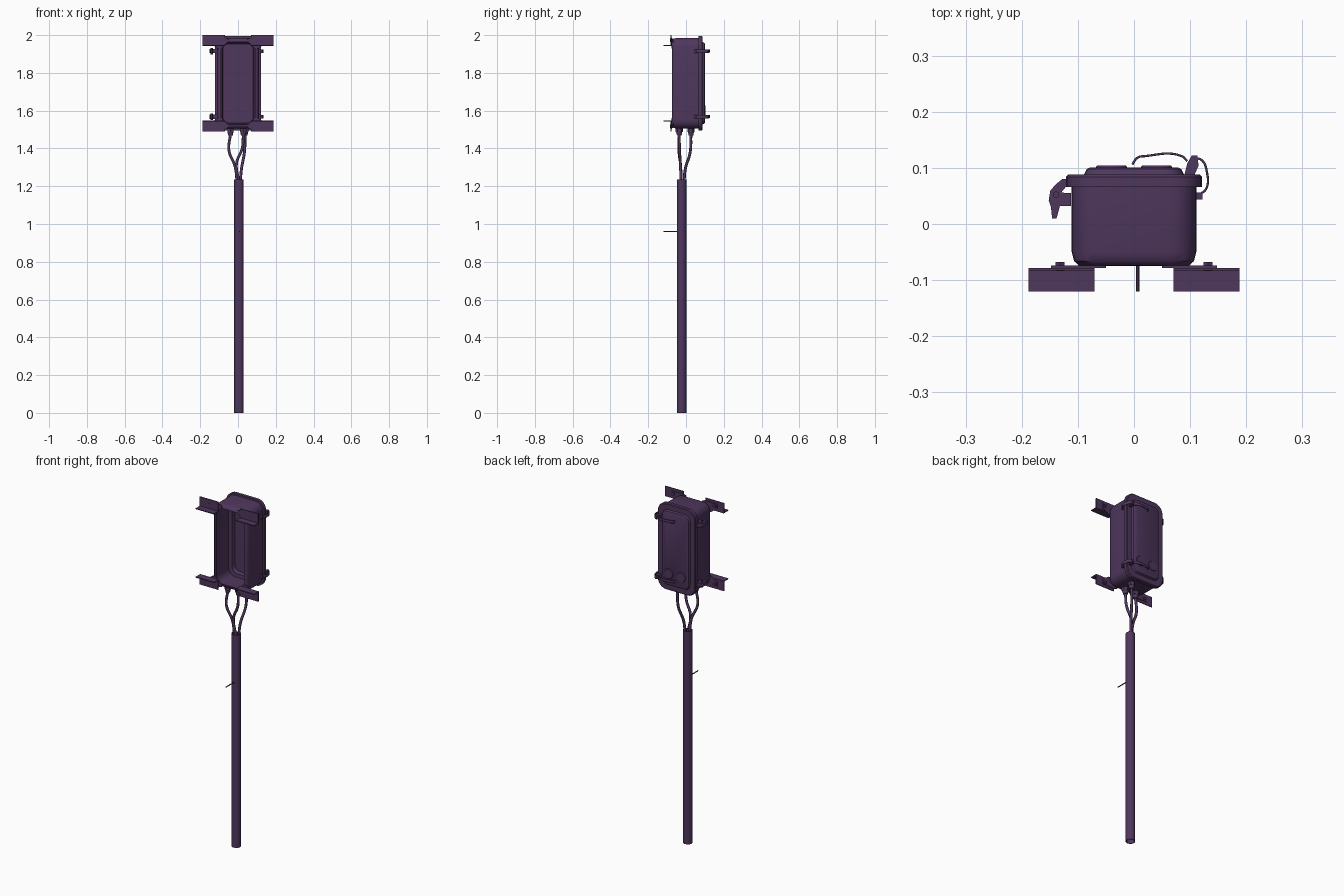
import bpy, bmesh, math
from mathutils import Vector

old = bpy.data.objects.get("Cube")
if old:
    bpy.data.objects.remove(old, do_unlink=True)

PURPLE = (0.078, 0.038, 0.11, 1)
paint = bpy.data.materials.new("dark_purple")
paint.use_nodes = True
paint.diffuse_color = PURPLE
paint.node_tree.nodes["Principled BSDF"].inputs["Base Color"].default_value = PURPLE

MID = 1.745  # height of the cabinet centre


def finish(name, bm, smooth=True):
    bmesh.ops.recalc_face_normals(bm, faces=bm.faces)
    mesh = bpy.data.meshes.new(name)
    bm.to_mesh(mesh)
    bm.free()
    ob = bpy.data.objects.new(name, mesh)
    bpy.context.collection.objects.link(ob)
    mesh.materials.append(paint)
    if smooth:
        bpy.ops.object.select_all(action='DESELECT')
        ob.select_set(True)
        bpy.context.view_layer.objects.active = ob
        bpy.ops.object.shade_smooth_by_angle(angle=math.radians(35))
    return ob


def box(name, lo, hi):
    bm = bmesh.new()
    bmesh.ops.create_cube(bm, size=1)
    for v in bm.verts:
        v.co = Vector([a + (b - a) * (c + 0.5) for a, b, c in zip(lo, hi, v.co)])
    return finish(name, bm, False)


def rod(name, a, b, r, sides=16, r2=None):
    a, b = Vector(a), Vector(b)
    bm = bmesh.new()
    bmesh.ops.create_cone(bm, cap_ends=True, segments=sides, radius1=r,
                          radius2=r if r2 is None else r2, depth=(b - a).length)
    turn = (b - a).to_track_quat('Z', 'Y')
    for v in bm.verts:
        v.co = turn @ v.co + (a + b) / 2
    return finish(name, bm)


def loft(name, rings, cap_start=False, cap_end=False):
    """Rounded rectangles (y, half width, half height, corner radius) joined along y."""
    bm = bmesh.new()
    loops = []
    for y, w, h, r in rings:
        loop = []
        for q, (sx, sz) in enumerate([(1, 1), (-1, 1), (-1, -1), (1, -1)]):
            for i in range(7):
                t = math.pi / 2 * (q + i / 6)
                loop.append(bm.verts.new((sx * (w - r) + r * math.cos(t), y,
                                          MID + sz * (h - r) + r * math.sin(t))))
        loops.append(loop)
    for a, b in zip(loops, loops[1:]):
        for i in range(len(a)):
            j = (i + 1) % len(a)
            bm.faces.new((a[i], a[j], b[j], b[i]))
    if cap_start:
        bm.faces.new(loops[0])
    if cap_end:
        bm.faces.new(loops[-1])
    return finish(name, bm)


def plate(name, points, z0, z1):
    """Outline in x, y raised from z0 to z1."""
    bm = bmesh.new()
    face = bm.faces.new([bm.verts.new((x, y, z0)) for x, y in points])
    out = bmesh.ops.extrude_face_region(bm, geom=[face])
    for v in out["geom"]:
        if isinstance(v, bmesh.types.BMVert):
            v.co.z = z1
    return finish(name, bm)


def curve(name, points, radius, flat=0):
    data = bpy.data.curves.new(name, 'CURVE')
    data.dimensions = '3D'
    data.resolution_u = 8
    data.bevel_resolution = 2
    data.bevel_depth = radius
    data.extrude = flat
    data.use_fill_caps = True
    s = data.splines.new('BEZIER')
    s.bezier_points.add(len(points) - 1)
    for p, co in zip(s.bezier_points, points):
        p.co = co
        p.handle_left_type = p.handle_right_type = 'AUTO'
    data.materials.append(paint)
    ob = bpy.data.objects.new(name, data)
    bpy.context.collection.objects.link(ob)
    return ob


# Cabinet: shell that is open at the wall side
loft("cabinet_body", [
    (0.070, 0.111, 0.240, 0.045), (-0.050, 0.111, 0.240, 0.045),
    (-0.066, 0.107, 0.236, 0.042), (-0.074, 0.098, 0.227, 0.036),
    (-0.075, 0.090, 0.219, 0.030), (-0.071, 0.090, 0.219, 0.030),
    (-0.060, 0.104, 0.233, 0.040), (0.070, 0.106, 0.235, 0.042)])

# Lid with rolled rim and raised panel
loft("cabinet_lid", [
    (0.066, 0.106, 0.235, 0.042), (0.066, 0.121, 0.250, 0.052),
    (0.084, 0.121, 0.250, 0.052), (0.088, 0.117, 0.246, 0.050),
    (0.088, 0.089, 0.218, 0.034), (0.098, 0.084, 0.213, 0.030),
    (0.101, 0.078, 0.207, 0.026)], cap_end=True)
loft("lid_inside", [(0.066, 0.106, 0.235, 0.042), (0.068, 0.086, 0.215, 0.034),
                    (0.088, 0.080, 0.209, 0.030)], cap_end=True)
for x, side in ((-0.04, "right"), (0.04, "left")):
    rod(f"lid_boss_{side}", (x, 0.098, 1.60), (x, 0.104, 1.60), 0.03, 20, 0.026)

for sx, side in ((-1, "right"), (1, "left")):
    for sz, level in ((1, "upper"), (-1, "lower")):
        tag = f"{level}_{side}"
        z = MID + sz * 0.227
        # Angle bracket: upright plate and flange pointing to the wall
        x0, x1 = sorted((sx * 0.07, sx * 0.188))
        box(f"bracket_plate_{tag}", (x0, -0.083, z - 0.028), (x1, -0.078, z + 0.028))
        zf = z - sz * 0.028
        box(f"bracket_flange_{tag}", (x0, -0.12, zf - 0.0025), (x1, -0.078, zf + 0.0025))
        rod(f"bracket_bolt_{tag}", (sx * 0.132, -0.084, z), (sx * 0.132, -0.068, z), 0.009, 6)
        # Slanted mounting lug across the cabinet corner
        bm = bmesh.new()
        outline = [(0.05, 0.235), (0.07, 0.242), (0.148, 0.240), (0.148, 0.212),
                   (0.108, 0.185), (0.088, 0.185), (0.05, 0.222)]
        face = bm.faces.new([bm.verts.new((sx * x, -0.078, MID + sz * h)) for x, h in outline])
        out = bmesh.ops.extrude_face_region(bm, geom=[face])
        for v in out["geom"]:
            if isinstance(v, bmesh.types.BMVert):
                v.co.y = -0.074
        finish(f"mounting_lug_{tag}", bm)

for z, level in ((1.915, "upper"), (1.568, "lower")):
    # Hinge on the right: hook, knuckle and base
    plate(f"hinge_hook_{level}", [
        (-0.112, 0.055), (-0.112, 0.032), (-0.132, 0.032), (-0.138, 0.010), (-0.146, 0.010),
        (-0.148, 0.030), (-0.152, 0.042), (-0.149, 0.060), (-0.138, 0.072), (-0.128, 0.080),
        (-0.118, 0.080), (-0.118, 0.070), (-0.130, 0.056)], z - 0.011, z + 0.011)
    rod(f"hinge_pin_{level}", (-0.139, 0.052, z - 0.017), (-0.139, 0.052, z + 0.017), 0.006, 10)
    # Latch on the left: long lever, clasp and pivot
    curve(f"latch_lever_{level}", [
        (-0.003, 0.106, z), (0.006, 0.118, z), (0.02, 0.121, z), (0.085, 0.121, z),
        (0.095, 0.112, z)], 0.002, 0.006)
    curve(f"latch_clasp_{level}", [
        (0.105, 0.116, z), (0.119, 0.115, z), (0.130, 0.092, z), (0.128, 0.062, z),
        (0.111, 0.050, z)], 0.002, 0.008)
    plate(f"latch_pivot_{level}", [
        (0.09, 0.088), (0.108, 0.088), (0.115, 0.104), (0.113, 0.122),
        (0.103, 0.122), (0.095, 0.108)], z - 0.01, z + 0.01)
    box(f"latch_base_{level}", (0.108, 0.044, z - 0.012), (0.122, 0.056, z + 0.012))

# Cable glands and cables running into the post
POST = Vector((0.005, -0.023, 0))
cables = [("first", -0.04, -0.036, (-0.048, -0.038, 1.39), (-0.016, -0.028, 1.305)),
          ("second", 0.028, -0.036, (0.022, -0.034, 1.40), (-0.008, -0.030, 1.32)),
          ("third", 0.038, 0.026, (0.034, 0.022, 1.38), (0.018, -0.004, 1.29))]
for name, x, y, high, low in cables:
    rod(f"{name}_gland_nut", (x, y, 1.487), (x, y, 1.508), 0.019, 6)
    rod(f"{name}_gland_collar", (x, y, 1.468), (x, y, 1.487), 0.012, 12, 0.016)
    end = POST + Vector(((x - 0.005) * 0.2, (y + 0.023) * 0.25, 1.21))
    curve(f"{name}_cable", [(x, y, 1.475), high, low, end], 0.0075)

# Post: open tube
bm = bmesh.new()
rings = []
for r, z in ((0.021, 0), (0.025, 0), (0.025, 1.235), (0.021, 1.235), (0.021, 0)):
    rings.append([bm.verts.new(POST + Vector((r * math.cos(i * math.pi / 12),
                  r * math.sin(i * math.pi / 12), z))) for i in range(24)])
for a, b in zip(rings, rings[1:]):
    for i in range(24):
        j = (i + 1) % 24
        bm.faces.new((a[i], a[j], b[j], b[i]))
bmesh.ops.remove_doubles(bm, verts=bm.verts, dist=0.0001)
finish("post", bm)

# Wall pin on the post
rod("post_wall_pin", (0.007, -0.04, 0.96), (0.007, -0.12, 0.96), 0.003, 8)
